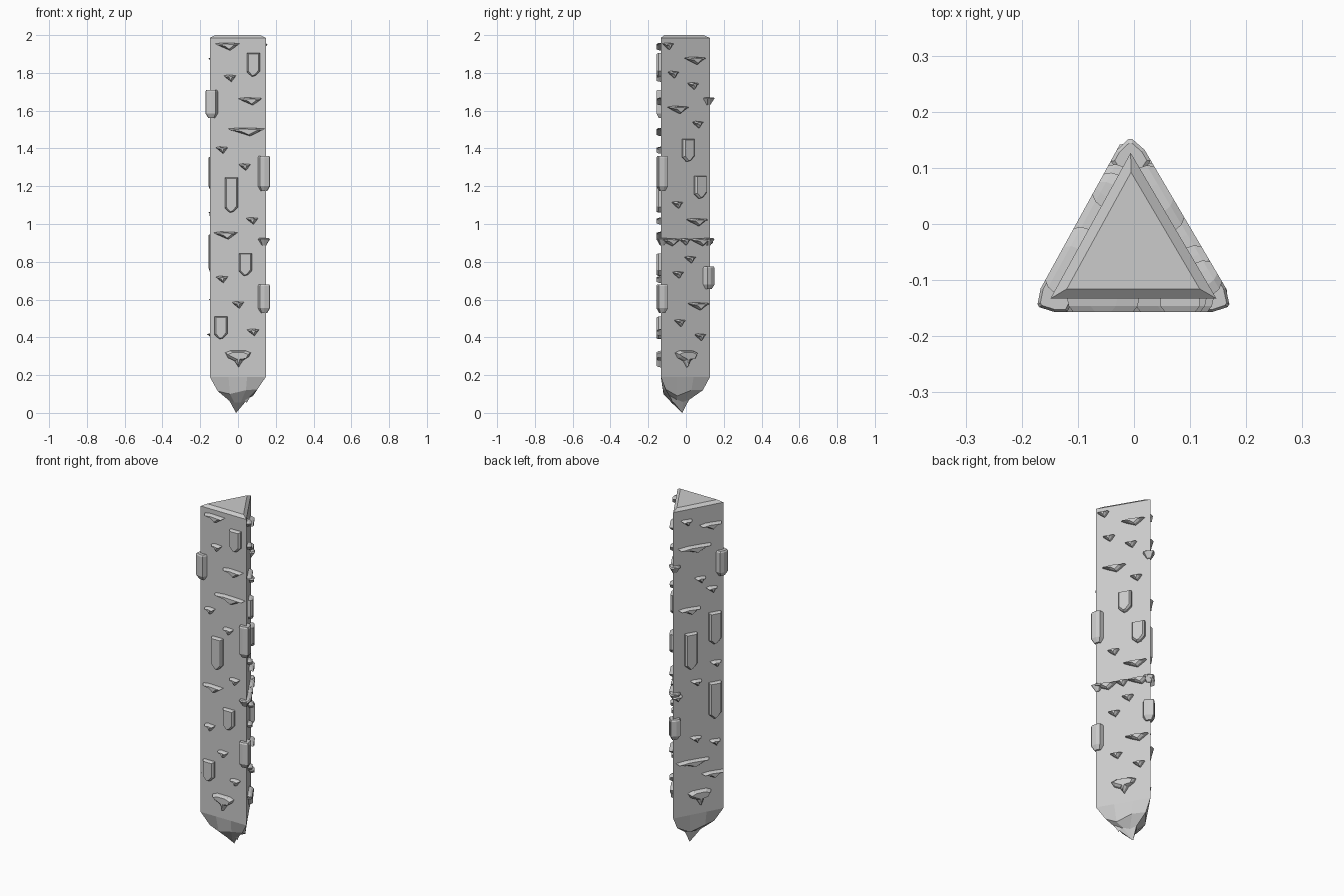
import bpy, bmesh, random
from mathutils import Vector

if "Cube" in bpy.data.objects:
    bpy.data.objects.remove(bpy.data.objects["Cube"])

random.seed(4)
stone = bpy.data.materials.new("grey stone")
stone.diffuse_color = (0.6, 0.6, 0.6, 1)
stone.use_nodes = True
stone.node_tree.nodes["Principled BSDF"].inputs["Base Color"].default_value = stone.diffuse_color

# Triangular plan: front-left, front-right and back corners
A, B, C = Vector((-.149, -.133, 0)), Vector((.147, -.133, 0)), Vector((-.006, .127, 0))
MID = (A + B + C) / 3
UP = Vector((0, 0, 1))


def finish(name, bm):
    bmesh.ops.recalc_face_normals(bm, faces=bm.faces)
    me = bpy.data.meshes.new(name)
    bm.to_mesh(me)
    bm.free()
    me.materials.append(stone)
    ob = bpy.data.objects.new(name, me)
    bpy.context.collection.objects.link(ob)
    return ob


def loft(name, rings):
    """Join equal-length rings of points and close both ends."""
    bm = bmesh.new()
    vs = [[bm.verts.new(p) for p in r] for r in rings]
    n = len(rings[0])
    for lo, hi in zip(vs, vs[1:]):
        for i in range(n):
            j = (i + 1) % n
            bm.faces.new((lo[i], lo[j], hi[j], hi[i]))
    bm.faces.new(vs[0])
    bm.faces.new(vs[-1])
    return finish(name, bm)


def plan(z, scale=1.0):
    return [MID + (p - MID) * scale + UP * z for p in (A, B, C)]


# Main shaft with a chamfered top
loft("pillar_shaft", [plan(.19), plan(1.985), plan(2.0, .8)])

# Broken rocky underside
outer = []
for p, q in ((A, B), (B, C), (C, A)):
    outer += [p.lerp(q, k / 3) + UP * .19 for k in range(3)]
heights = (.115, .10, .12, .125, .09, .12, .12, .085, .11)
middle = []
for i, p in enumerate(outer):
    s = (.74 if i % 3 == 0 else .88) + random.uniform(-.05, .05)
    q = MID + (p - MID) * s
    middle.append(Vector((q.x, q.y, heights[i])))
inner = []
for i, p in enumerate(middle):
    q = MID + (p - MID) * random.uniform(.38, .5)
    inner.append(Vector((q.x, q.y, random.uniform(.05, .075))))
tip = Vector((-.01, -.02, 0))
end = [tip + (p - MID) * .01 for p in inner]
end = [Vector((p.x, p.y, 0)) for p in end]
loft("broken_base", [outer, middle, inner, end])

# Secondary fang beside the main point
bm = bmesh.new()
for p in ((.115, -.115, .17), (-.01, -.122, .15), (.03, 0, .14), (.045, -.07, .052)):
    bm.verts.new(p)
bmesh.ops.convex_hull(bm, input=bm.verts)
finish("base_fang", bm)

# Outlines of the attached pieces, as fractions of width and height
FLAKE = [(-.5, -.12), (-.2, 0), (.2, -.04), (.5, -.1), (.33, -.52), (.1, -1), (-.2, -.6)]
ROCK = [(-.5, -.12), (-.3, 0), (.3, 0), (.5, -.12), (.42, -.36), (.18, -.62), (.02, -1), (-.14, -.62), (-.38, -.45)]


def slab_outline(h):
    k = .03 / h
    return [(-.5, 0), (.5, 0), (.5, -1 + k), (.18, -1 + .2 * k), (-.12, -1), (-.5, -1 + .8 * k)]


def attach(name, p, q, t, top, w, h, outline, inset, depth=.024):
    """Raised piece on the face running from corner p to corner q."""
    u = (q - p).normalized()
    n = Vector((u.y, -u.x, 0))
    base = p.lerp(q, t) + UP * top
    flat = [Vector((a * w, b * h)) for a, b in outline]
    c = sum(flat, Vector((0, 0))) / len(flat)

    def ring(d, k):
        pts = [Vector((a.x - k * (1 if a.x > c.x else -1) * min(1, abs(a.x - c.x) / .02),
                       a.y - .6 * k * (1 if a.y > c.y else -1))) for a in flat]
        return [base + u * a.x + UP * a.y + n * d for a in pts]
    loft(name, [ring(-.004, 0), ring(depth * .55, 0 if inset < .01 else inset * .3), ring(depth, inset)])


def corner(name, c, top, h, slab=True):
    """Piece wrapped around a shaft corner."""
    others = [p for p in (A, B, C) if (p - c).length > .01]
    d = (c - MID).normalized()
    e = [(p - c).normalized() for p in others]
    nrm = [(-(e[1 - i] - e[i] * e[i].dot(e[1 - i]))).normalized() for i in (0, 1)]
    edge = [c + d * .03 + e[0] * .006, c + nrm[0] * .024 + e[0] * .008,
            c + nrm[0] * .024 + e[0] * .03, c + e[0] * .042,
            c + e[1] * .042, c + nrm[1] * .024 + e[1] * .03,
            c + nrm[1] * .024 + e[1] * .008, c + d * .03 + e[1] * .006]
    hub = c - d * .012

    def ring(z, k):
        return [hub + (p - hub) * k + UP * z for p in edge]
    if slab:
        rings = [ring(top - h, .55), ring(top - h + .025, 1), ring(top - .008, 1), ring(top, .85)]
    else:
        rings = [ring(top - h, .35), ring(top - h * .45, .75), ring(top - h * .12, 1), ring(top, .8)]
    loft(name, rings)


def fx(x):
    return (x - A.x) / (B.x - A.x)


def fy(y):
    return (y - B.y) / (C.y - B.y)


# Each face: small chips, wide flakes, long flakes and slabs as (position, top height[, length])
faces = {
    "front": (A, B, fx,
              [(-.042, 1.79), (-.085, 1.41), (.035, 1.32), (.075, 1.035), (-.085, .725), (0, .59), (.08, .445)],
              [(-.055, 1.96), (.065, 1.67), (-.065, .96)],
              [(.045, 1.51)],
              [(.082, 1.905, .125), (-.035, 1.245, .185), (.04, .845, .12), (-.09, .51, .12)], 0),
    "right": (B, C, fy,
              [(-.097, 1.96), (-.07, 1.81), (.035, 1.75), (.06, 1.545), (-.048, 1.12), (-.008, .925),
               (.02, .83), (-.045, .75), (-.035, .495), (.073, .42)],
              [(.045, 1.885), (-.045, 1.625), (.055, 1.03), (-.085, .925), (.075, .925), (.063, .585)],
              [],
              [(.008, 1.45, .12), (.072, 1.255, .12)], 0),
    "left": (C, A, lambda t: t,
             [(.26, 1.93), (.53, 1.58), (.76, 1.51), (.84, 1.07), (.45, .98), (.06, .91), (.44, .65), (.82, .61)],
             [(.74, 1.885), (.32, 1.41), (.78, .425)],
             [(.42, 1.77), (.38, .515)],
             [(.82, 1.355, .185), (.34, 1.26, .21), (.82, .945, .21)], .52),
}
for side, (p, q, f, chips, wides, longs, slabs, rock_at) in faces.items():
    for kind, items, w, h in (("chip", chips, .066, .038), ("flake", wides, .13, .042), ("long_flake", longs, .195, .045)):
        for a, z in items:
            attach(f"{side}_{kind}", p, q, f(a), z, w, h, FLAKE, .012)
    for a, z, h in slabs:
        attach(f"{side}_slab", p, q, f(a), z, .07, h, slab_outline(h), .008)
    attach(f"{side}_rock", p, q, f(rock_at), .33, .138, .09, ROCK, .016)

# Pieces wrapping the corners
for c, z, h in ((A, 1.71, .15), (B, 1.36, .185), (B, .68, .15), (C, .775, .12)):
    corner("corner_slab", c, z, h)
for c, z in ((B, .925), (C, 1.67), (C, .925)):
    corner("corner_chip", c, z, .04, False)
